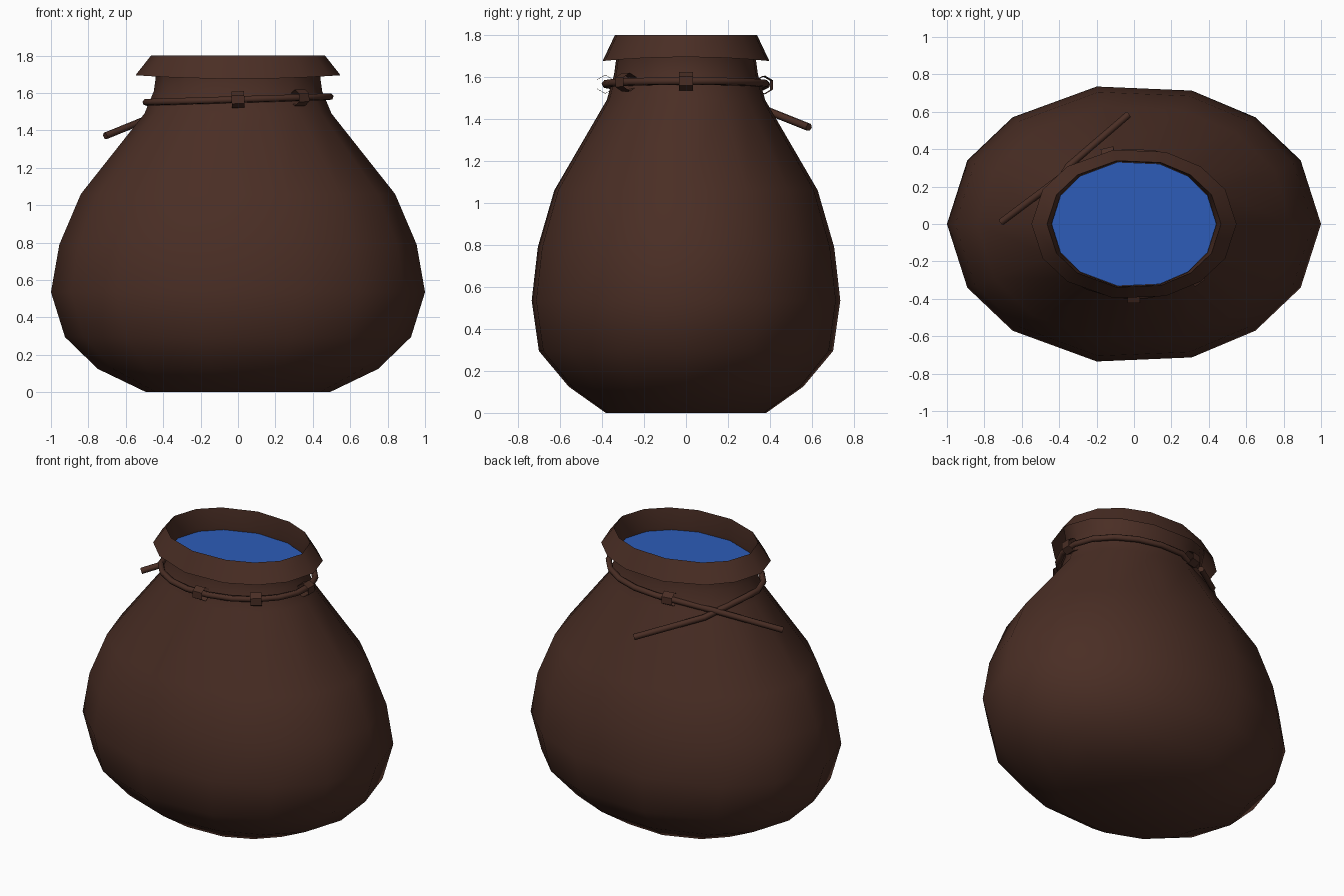
import bpy, bmesh
from math import sin, cos, radians, pi
from mathutils import Matrix, Vector

if "Cube" in bpy.data.objects:
    bpy.data.objects.remove(bpy.data.objects["Cube"])


def material(name, rgb):
    m = bpy.data.materials.new(name)
    m.use_nodes = True
    m.diffuse_color = (*rgb, 1)
    bsdf = next(n for n in m.node_tree.nodes if n.type == 'BSDF_PRINCIPLED')
    bsdf.inputs["Base Color"].default_value = (*rgb, 1)
    return m


leather = material("dark brown leather", (0.068, 0.027, 0.018))
blue = material("blue water", (0.026, 0.108, 0.48))

# Slightly uneven side spacing, mirrored front to back
half = [0, 27, 49.5, 72, 101.5, 130.5, 153]
ANGLES = [radians(a) for a in half + [180] + [360 - a for a in reversed(half[1:])]]


def finish(bm, name, mat, smooth=True):
    me = bpy.data.meshes.new(name)
    bm.to_mesh(me)
    bm.free()
    me.materials.append(mat)
    for p in me.polygons:
        p.use_smooth = smooth
    ob = bpy.data.objects.new(name, me)
    bpy.context.collection.objects.link(ob)
    return ob


def loft(name, rows, mat, cap=False, wave=0.0, smooth=True):
    """Skin oval rings given as (x radius, y radius, height)."""
    bm = bmesh.new()
    rings = []
    for i, (rx, ry, z) in enumerate(rows):
        dip = wave if i == 0 else 0
        rings.append([bm.verts.new((rx * cos(a), ry * sin(a), z + dip * cos(2 * a)))
                      for a in ANGLES])
    n = len(ANGLES)
    for lo, hi in zip(rings, rings[1:]):
        for i in range(n):
            j = (i + 1) % n
            bm.faces.new((lo[i], lo[j], hi[j], hi[i]))
    if cap:
        bm.faces.new(rings[0] if len(rows) == 1 else rings[0][::-1])
    return finish(bm, name, mat, smooth)


# Pouch body with narrow neck
loft("pouch_body", [
    (0.49, 0.39, 0), (0.75, 0.57, 0.125), (0.925, 0.715, 0.295),
    (1.0, 0.75, 0.535), (0.955, 0.72, 0.79), (0.84, 0.64, 1.06),
    (0.5, 0.385, 1.49), (0.45, 0.35, 1.61), (0.44, 0.34, 1.68),
    (0.465, 0.345, 1.8)], leather, cap=True)

# Folded-over collar with a wavy hem
loft("folded_collar", [(0.548, 0.405, 1.685), (0.465, 0.345, 1.8)],
     leather, wave=0.01)

# Water surface inside the neck
loft("water", [(0.44, 0.338, 1.66)], blue, cap=True, smooth=False)


# Drawstring around the neck, crossing at the back
def on_ring(deg):
    a = radians(deg)
    return Vector((0.495 * cos(a), 0.385 * sin(a), 1.565 + 0.015 * cos(a)))


path = [Vector((-0.03, 0.585, 1.36)), Vector((-0.35, 0.31, 1.47))]
path += [on_ring(d) for d in range(168, 466, 18)]
path += [Vector((-0.39, 0.25, 1.5)), Vector((-0.71, 0.01, 1.37))]
curve = bpy.data.curves.new("drawstring", 'CURVE')
curve.dimensions = '3D'
curve.bevel_depth = 0.019
curve.bevel_resolution = 1
curve.use_fill_caps = True
spline = curve.splines.new('POLY')
spline.points.add(len(path) - 1)
for pt, co in zip(spline.points, path):
    pt.co = (*co, 1)
curve.materials.append(leather)
cord = bpy.data.objects.new("drawstring", curve)
bpy.context.collection.objects.link(cord)

# Small leather loops holding the drawstring
for i, deg in enumerate((270, 312, 0, 106)):
    bm = bmesh.new()
    bmesh.ops.create_cone(bm, cap_ends=False, segments=6, radius1=0.044,
                          radius2=0.044, depth=0.068)
    tangent = on_ring(deg + 1) - on_ring(deg - 1)
    turn = tangent.to_track_quat('Z', 'Y').to_matrix().to_4x4()
    bm.transform(Matrix.Translation(on_ring(deg)) @ turn)
    finish(bm, f"cord_loop_{i + 1}", leather, smooth=False)
